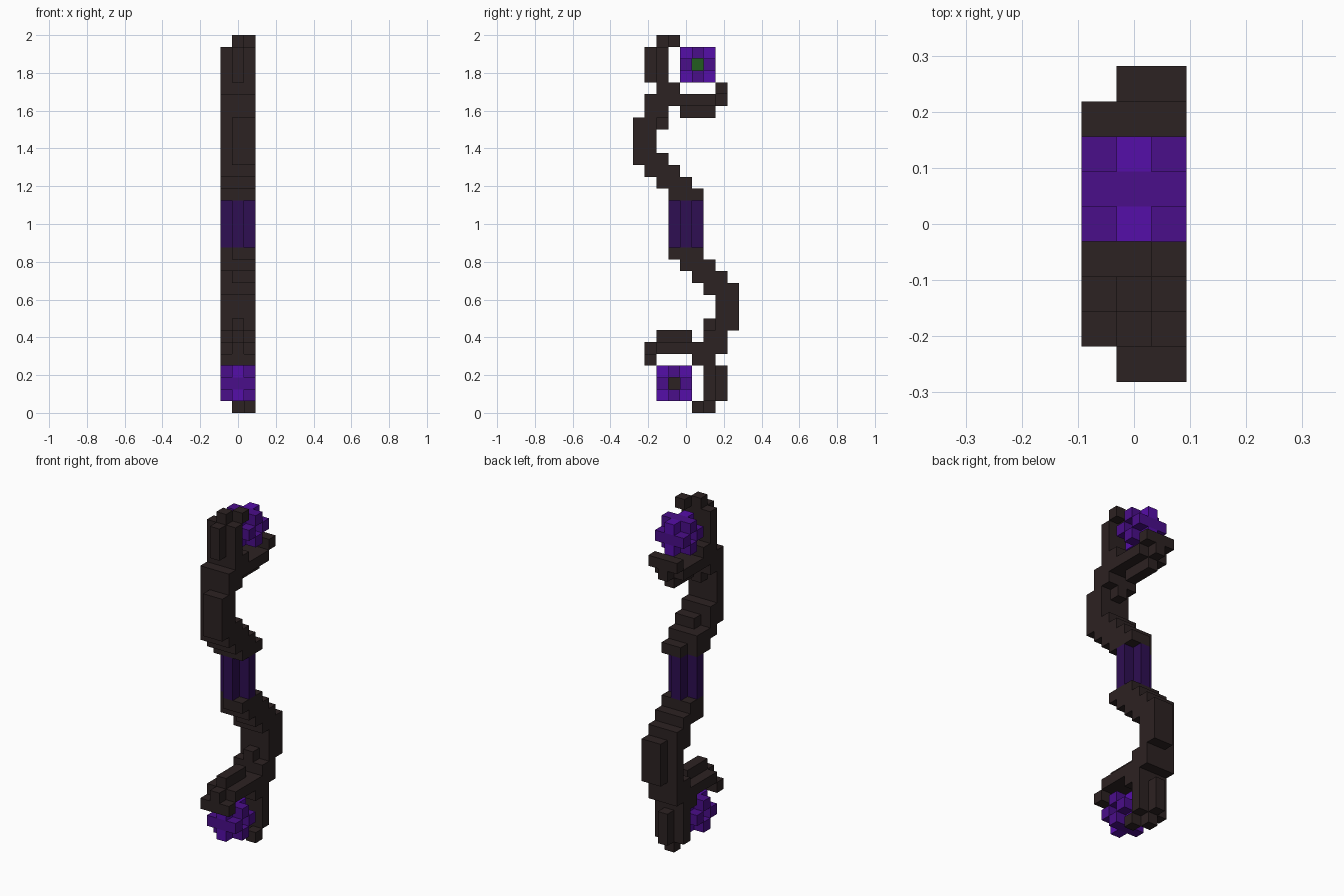
import bpy
import bmesh
from mathutils import Matrix, Vector

CELL = 2 / 32
FULL, OFFSET, MIDDLE, LEFT = (-1, 1), (0, 1), (0, 0), (1, 1)

cube = bpy.data.objects.get("Cube")
if cube:
    bpy.data.objects.remove(cube, do_unlink=True)


def make_material(name, srgb):
    color = [(c / 255 / 12.92) if c < 11 else ((c / 255 + 0.055) / 1.055) ** 2.4 for c in srgb]
    mat = bpy.data.materials.new(name)
    mat.use_nodes = True
    mat.diffuse_color = (*color, 1)
    mat.node_tree.nodes["Principled BSDF"].inputs["Base Color"].default_value = (*color, 1)
    return mat


DARK_WOOD = make_material("dark wood", (44, 34, 34))
GRIP_PURPLE = make_material("grip purple", (46, 14, 82))
DEEP_PURPLE = make_material("deep purple", (74, 14, 138))
BRIGHT_PURPLE = make_material("bright purple", (85, 14, 168))
GREEN = make_material("core green", (34, 92, 30))


def build(name, boxes, mat, lower=False):
    """Boxes are inclusive cell ranges: (x range, y range, z range)."""
    bm = bmesh.new()
    for ranges in boxes:
        low = Vector([r[0] for r in ranges])
        high = Vector([r[1] + 1 for r in ranges])
        center = (low + high) / 2 - Vector((0.5, 0.5, 0))
        size = high - low
        if lower:
            center.y, center.z = -center.y, 32 - center.z
        matrix = Matrix.Translation(center * CELL) @ Matrix.Diagonal((*(size * CELL), 1))
        bmesh.ops.create_cube(bm, size=1, matrix=matrix)
    mesh = bpy.data.meshes.new(name)
    bm.to_mesh(mesh)
    bm.free()
    mesh.materials.append(mat)
    obj = bpy.data.objects.new(name, mesh)
    bpy.context.collection.objects.link(obj)


# Grip with a cross-shaped section
build("grip", [(FULL, (0, 0), (14, 17)),
               (MIDDLE, (-1, -1), (14, 17)),
               (MIDDLE, (1, 1), (14, 17))], GRIP_PURPLE)

# Stepped neck that leads out from the grip
neck = [(FULL, (-1, 0), (18, 18)), (OFFSET, (1, 1), (18, 18)),
        (FULL, (-2, 0), (19, 19)),
        (FULL, (-3, -2), (20, 20)), (OFFSET, (-1, -1), (20, 20))]

# Bowed limb with its outer plate
limb = [(FULL, (-3, -3), (21, 26)), (OFFSET, (-4, -4), (21, 24)),
        (FULL, (-2, -2), (21, 21)), (MIDDLE, (-2, -2), (24, 24)),
        (FULL, (-2, -2), (25, 27)), (FULL, (-1, -1), (27, 27))]

# Claw reaching under the orb
claw = [(FULL, (-1, 2), (26, 26)), (MIDDLE, (3, 3), (26, 26)),
        (FULL, (3, 3), (27, 27)), (MIDDLE, (0, 2), (25, 25))]

# Upright prong with a bent tip
prong = [(FULL, (-2, -2), (28, 30)), (MIDDLE, (-3, -3), (28, 30)),
         (MIDDLE, (-2, -2), (31, 31)), (LEFT, (-1, -1), (31, 31))]

# Orb cells sorted by their place around the core
OY, OZ = 1, 29
orb_deep, orb_bright = [], []
for x in FULL:
    for a in FULL:
        orb_deep.append(((x, x), (OY + a, OY + a), (OZ, OZ)))
        orb_deep.append(((x, x), (OY, OY), (OZ + a, OZ + a)))
for a in FULL:
    orb_deep.append((MIDDLE, (OY + a, OY + a), (OZ, OZ)))
    orb_deep.append((MIDDLE, (OY, OY), (OZ + a, OZ + a)))
    for b in FULL:
        orb_bright.append((MIDDLE, (OY + a, OY + a), (OZ + b, OZ + b)))
core = [(MIDDLE, (OY, OY), (OZ, OZ))]

# Both ends, the lower turned half a revolution
for side, lower in (("upper", False), ("lower", True)):
    for part, boxes in (("neck", neck), ("limb", limb), ("claw", claw), ("prong", prong)):
        build(f"{side}_{part}", boxes, DARK_WOOD, lower)
    build(f"{side}_orb_sides", orb_deep, DEEP_PURPLE, lower)
    build(f"{side}_orb_corners", orb_bright, BRIGHT_PURPLE, lower)
    build(f"{side}_orb_core", core, DARK_WOOD if lower else GREEN, lower)
